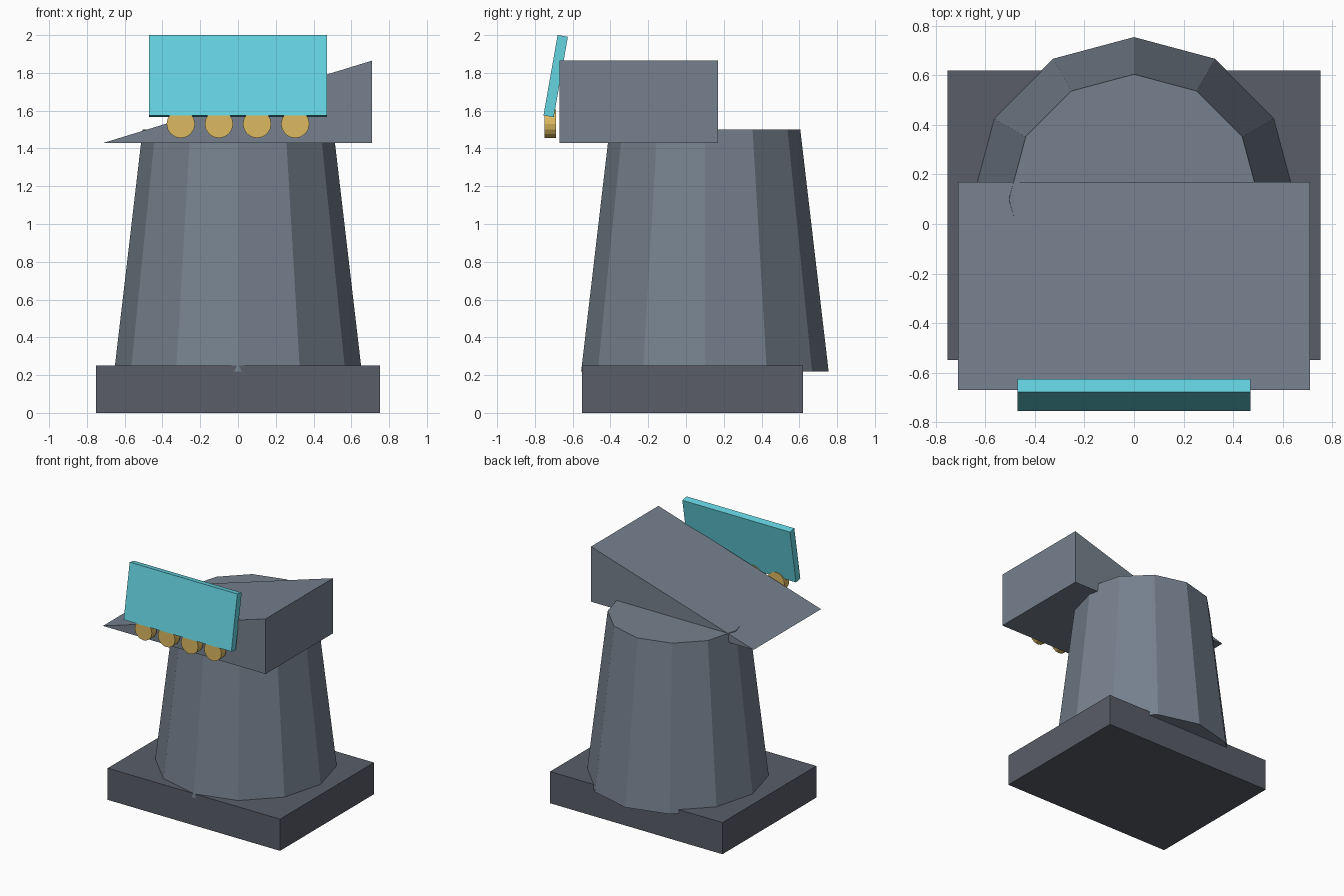
import bpy, bmesh
from math import radians
from mathutils import Matrix

if "Cube" in bpy.data.objects:
    bpy.data.objects.remove(bpy.data.objects["Cube"])


def material(name, rgb):
    m = bpy.data.materials.new(name)
    m.diffuse_color = (*rgb, 1)
    m.use_nodes = True
    m.node_tree.nodes["Principled BSDF"].inputs["Base Color"].default_value = m.diffuse_color
    return m


DARK = material("dark_slate", (0.10, 0.11, 0.14))
SLATE = material("slate", (0.18, 0.22, 0.27))
CYAN = material("screen_cyan", (0.13, 0.66, 0.75))
GOLD = material("button_gold", (0.73, 0.49, 0.12))


def add(name, bm, mat, loc=(0, 0, 0), rot=(0, 0, 0)):
    bmesh.ops.recalc_face_normals(bm, faces=bm.faces[:])
    me = bpy.data.meshes.new(name)
    bm.to_mesh(me)
    bm.free()
    me.materials.append(mat)
    ob = bpy.data.objects.new(name, me)
    ob.location, ob.rotation_euler = loc, rot
    bpy.context.collection.objects.link(ob)
    return ob


def box(name, size, loc, mat, rot=(0, 0, 0)):
    bm = bmesh.new()
    bmesh.ops.create_cube(bm, size=1, matrix=Matrix.Diagonal((*size, 1)))
    return add(name, bm, mat, loc, rot)


def cone(name, r1, r2, depth, sides, loc, mat, rot=(0, 0, 0)):
    bm = bmesh.new()
    bmesh.ops.create_cone(bm, cap_ends=True, segments=sides,
                          radius1=r1, radius2=r2, depth=depth)
    return add(name, bm, mat, loc, rot)


# Floor plinth
box("base", (1.505, 1.17, 0.25), (0, 0.035, 0.125), DARK)

# Twelve-sided tapered column, set towards the back
cone("pedestal", 0.655, 0.505, 1.28, 12, (0, 0.10, 0.86), SLATE)

# Wedge console: triangular profile extruded along y
bm = bmesh.new()
profile = [(-0.71, 1.43), (0.71, 1.43), (0.71, 1.865)]
face = bm.faces.new([bm.verts.new((x, -0.67, z)) for x, z in profile])
ext = bmesh.ops.extrude_face_region(bm, geom=[face], use_keep_orig=True)
bmesh.ops.translate(bm, vec=(0, 0.84, 0),
                    verts=[v for v in ext["geom"] if isinstance(v, bmesh.types.BMVert)])
add("console_wedge", bm, SLATE)

# Screen leaning back
box("screen", (0.94, 0.055, 0.432), (0, -0.69, 1.783), CYAN, (radians(-10), 0, 0))

# Row of round buttons
for i in range(4):
    cone(f"button_{i + 1}", 0.075, 0.075, 0.06, 16,
         (-0.303 + 0.202 * i, -0.718, 1.53), GOLD, (radians(90), 0, 0))
